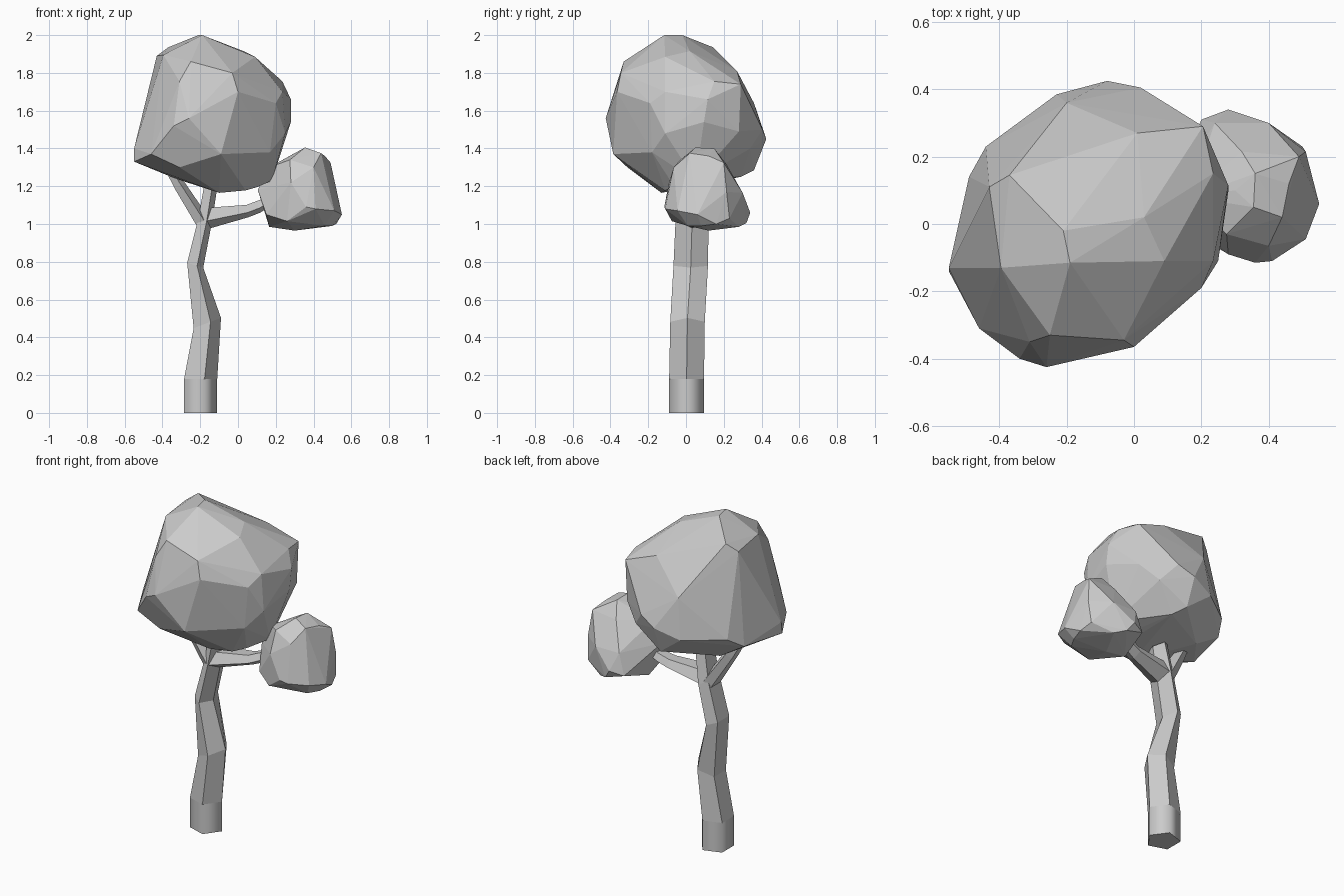
import bpy, bmesh
from math import cos, sin, tau
from mathutils import Vector


def finish(bm, name, smooth_sides=False):
    bmesh.ops.recalc_face_normals(bm, faces=bm.faces[:])
    for f in bm.faces:
        f.smooth = smooth_sides and len(f.verts) == 4
    for e in bm.edges:
        if smooth_sides and any(len(f.verts) > 4 for f in e.link_faces):
            e.smooth = False
    me = bpy.data.meshes.new(name)
    bm.to_mesh(me)
    bm.free()
    ob = bpy.data.objects.new(name, me)
    bpy.context.collection.objects.link(ob)
    return ob


def hull(name, points):
    """Faceted leaf mass wrapped around a few corner points."""
    bm = bmesh.new()
    for p in points:
        bm.verts.new(p)
    bmesh.ops.convex_hull(bm, input=bm.verts[:])
    loose = [v for v in bm.verts if not v.link_faces]
    bmesh.ops.delete(bm, geom=loose, context='VERTS')
    return finish(bm, name)


def limb(name, rings, smooth=False):
    """Five-sided tube; ring = centre, cross axis in the xz plane, y radius."""
    bm = bmesh.new()
    loops = []
    for c, (ux, uz), ry in rings:
        loops.append([bm.verts.new(Vector(c) + Vector((ux * cos(a), ry * sin(a), uz * cos(a))))
                      for a in (tau * i / 5 for i in range(5))])
    for lo, hi in zip(loops, loops[1:]):
        for i in range(5):
            j = (i + 1) % 5
            bm.faces.new((lo[i], lo[j], hi[j], hi[i]))
    bm.faces.new(loops[0])
    bm.faces.new(loops[-1])
    return finish(bm, name, smooth)


# Trunk foot and crooked trunk
foot_top = ((-0.207, 0.003, 0.18), (0.097, 0), 0.097)
limb("trunk_foot", [((-0.207, 0.003, 0), (0.097, 0), 0.097), foot_top], True)
limb("trunk", [
    foot_top,
    ((-0.170, 0.008, 0.473), (0.080, 0.03), 0.096),
    ((-0.231, 0.025, 0.783), (0.047, -0.014), 0.096),
    ((-0.178, 0.032, 1.02), (0.040, -0.012), 0.092),
    ((-0.148, 0.030, 1.20), (0.038, -0.008), 0.075),
])

# Side branches
limb("left_branch", [
    ((-0.190, 0.03, 1.01), (0.035, 0.025), 0.080),
    ((-0.310, 0.00, 1.20), (0.028, 0.020), 0.055),
    ((-0.350, -0.01, 1.265), (0.022, 0.016), 0.045),
])
limb("right_branch", [
    ((-0.170, 0.03, 1.035), (0.008, -0.062), 0.085),
    ((0.050, 0.065, 1.072), (0.006, -0.036), 0.055),
    ((0.110, 0.08, 1.095), (0.010, -0.034), 0.045),
    ((0.160, 0.09, 1.12), (0.008, -0.025), 0.035),
])

# Large crown, listed top to bottom
hull("large_crown", [
    (-0.19, -0.115, 2.0), (-0.21, -0.02, 2.0), (-0.37, 0.145, 1.935),
    (0.03, 0.02, 1.915), (-0.43, 0.11, 1.89), (-0.31, -0.155, 1.905),
    (-0.395, -0.13, 1.895), (0.09, -0.11, 1.885), (-0.25, -0.33, 1.86),
    (0.015, -0.20, 1.84), (0.01, 0.27, 1.81), (-0.03, -0.345, 1.80),
    (-0.31, -0.35, 1.755), (0.235, 0.15, 1.755), (0.205, 0.29, 1.74),
    (0.0, -0.365, 1.70), (0.235, -0.11, 1.70), (0.28, 0.115, 1.66),
    (0.20, -0.19, 1.64), (-0.20, 0.36, 1.64), (-0.26, -0.425, 1.56),
    (0.28, 0.095, 1.54), (0.25, -0.11, 1.48), (-0.34, -0.40, 1.52),
    (0.20, 0.28, 1.49), (0.02, 0.405, 1.50), (-0.08, 0.425, 1.45),
    (0.10, 0.34, 1.40), (-0.09, -0.385, 1.37), (0.17, -0.18, 1.38),
    (-0.23, 0.385, 1.40), (-0.44, 0.23, 1.40), (-0.55, -0.13, 1.40),
    (-0.46, -0.31, 1.37), (-0.55, -0.14, 1.33), (-0.49, 0.14, 1.34),
    (-0.31, -0.31, 1.30), (-0.08, 0.36, 1.285), (-0.03, 0.29, 1.25),
    (-0.34, -0.05, 1.245), (-0.33, 0.14, 1.24), (-0.10, -0.13, 1.165),
    (0.04, -0.11, 1.178), (0.10, -0.06, 1.195), (0.18, 0.05, 1.23),
])

# Small crown on the right branch
hull("small_crown", [
    (0.355, 0.05, 1.405), (0.36, 0.15, 1.40), (0.30, 0.10, 1.375),
    (0.44, 0.02, 1.375), (0.46, 0.12, 1.36), (0.49, 0.20, 1.325),
    (0.275, -0.03, 1.34), (0.40, -0.065, 1.30), (0.32, 0.215, 1.315),
    (0.165, 0.08, 1.30), (0.28, -0.09, 1.22), (0.51, 0.215, 1.17),
    (0.40, 0.30, 1.165), (0.24, 0.30, 1.165), (0.105, 0.08, 1.18),
    (0.36, -0.115, 1.09), (0.41, -0.11, 1.08), (0.51, -0.045, 1.07),
    (0.55, 0.06, 1.05), (0.28, 0.34, 1.06), (0.20, 0.31, 1.04),
    (0.15, -0.01, 1.05), (0.52, 0.16, 1.0), (0.50, 0.08, 0.99),
    (0.46, 0.01, 0.99), (0.26, -0.075, 1.015), (0.50, 0.23, 1.03),
    (0.32, 0.32, 1.005), (0.38, 0.28, 0.985), (0.165, 0.12, 0.985),
    (0.30, 0.12, 0.965),
])
